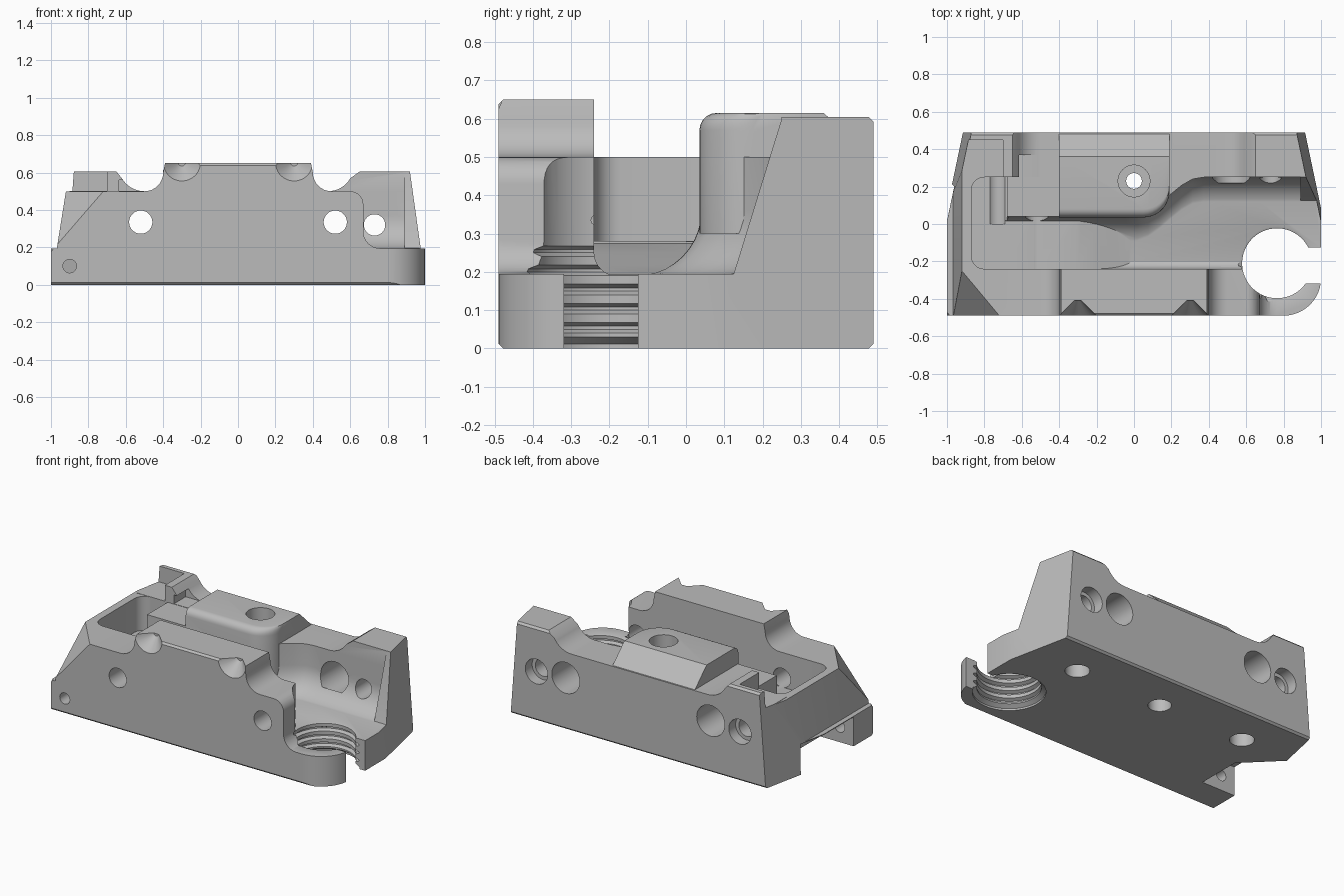
import bpy, bmesh
from math import sin, cos, pi, radians, sqrt
from mathutils import Vector, Matrix

if "Cube" in bpy.data.objects:
    bpy.data.objects.remove(bpy.data.objects["Cube"], do_unlink=True)

metal = bpy.data.materials.new("grey metal")
metal.use_nodes = True
metal.diffuse_color = (0.5, 0.5, 0.5, 1)
for node in metal.node_tree.nodes:
    if node.type == 'BSDF_PRINCIPLED':
        node.inputs["Base Color"].default_value = (0.5, 0.5, 0.5, 1)


def arc(cx, cy, r, a0, a1, n=8):
    angles = [radians(a0 + (a1 - a0) * i / n) for i in range(n + 1)]
    return [(cx + r * cos(a), cy + r * sin(a)) for a in angles]


def loft(name, sections):
    """Skin a list of equal rings and cap both ends."""
    bm = bmesh.new()
    rings = [[bm.verts.new(p) for p in s] for s in sections]
    n = len(rings[0])
    for a, b in zip(rings, rings[1:]):
        for i in range(n):
            j = (i + 1) % n
            bm.faces.new((a[i], a[j], b[j], b[i]))
    bm.faces.new(rings[0][::-1])
    bm.faces.new(rings[-1])
    bmesh.ops.recalc_face_normals(bm, faces=bm.faces)
    if bm.calc_volume(signed=True) < 0:
        bmesh.ops.reverse_faces(bm, faces=bm.faces)
    mesh = bpy.data.meshes.new(name)
    bm.to_mesh(mesh)
    bm.free()
    mesh.materials.append(metal)
    obj = bpy.data.objects.new(name, mesh)
    bpy.context.collection.objects.link(obj)
    return obj


def prism(name, pts, axis, lo, hi):
    place = {'x': lambda a, b, c: (c, a, b), 'y': lambda a, b, c: (a, c, b),
             'z': lambda a, b, c: (a, b, c)}[axis]
    return loft(name, [[place(a, b, c) for a, b in pts] for c in (lo, hi)])


def box(name, x0, x1, y0, y1, z0, z1):
    return prism(name, [(x0, y0), (x1, y0), (x1, y1), (x0, y1)], 'z', z0, z1)


def bore(name, axis, a, b, r, lo, hi):
    return prism(name, arc(a, b, r, 0, 352.5, 47), axis, lo, hi)


def half_space(name, point, normal):
    obj = box(name, -2, 2, -2, 2, 0, 2)
    turn = Vector(normal).to_track_quat('Z', 'Y').to_matrix().to_4x4()
    obj.data.transform(Matrix.Translation(point) @ turn)
    return obj


def combine(target, other, operation):
    mod = target.modifiers.new(operation, 'BOOLEAN')
    mod.operation, mod.object, mod.solver = operation, other, 'EXACT'
    graph = bpy.context.evaluated_depsgraph_get()
    result = bpy.data.meshes.new_from_object(target.evaluated_get(graph))
    target.modifiers.clear()
    target.data = result
    bpy.data.objects.remove(other, do_unlink=True)


# Base slab with a rounded front corner
body = prism("machined_body", [(-1, -.49)] + arc(.8, -.29, .2, -90, 0, 12)
             + [(1, .49), (-1, .49)], 'z', 0, .195)

# Front wall with a raised centre and a stepped right end
front = [(-1, 0), (-.92, .5)] + arc(-.5, .6, .1, -90, 0) + [(-.39, .65), (.39, .65)]
front += arc(.5, .6, .1, 180, 270) + arc(.6, .43, .07, 90, 0)
front += arc(.76, .285, .09, 180, 270) + [(.76, 0)]

# Back wall with a horn at each end
back = [(-1, 0), (-.88, .605), (-.65, .605)] + arc(-.5, .64, .14, 210, 270)
back += arc(.48, .64, .14, 270, 330) + [(.65, .605), (.92, .605), (1, .2), (1, 0)]

# Bank: inner block whose front face sweeps back to the rear wall
sections = []
for i in range(29):
    x = -.7 + 1.67 * i / 28
    t = min(max(x / .36, 0), 1)
    y = .04 + .21 * t * t * (3 - 2 * t)
    ring = arc(y - .17, .36, .17, -90, 0, 10)
    ring += [(y, .5), (.42, .5), (.42, .1), (y - .17, .1)]
    sections.append([(x, a, b) for a, b in ring])

# Clamp block with a rounded front corner, sloping down at the back
clamp = []
for x in [-.4] + [.05 + .14 * sin(radians(a)) for a in range(0, 91, 10)]:
    t = min(max((x - .05) / .14, 0), 1)
    y = .035 + .14 * (1 - sqrt(1 - t * t))
    ring = [(y, .3)] + arc(y + .045, .57, .045, 180, 90, 5)
    ring += [(.36, .615), (.48, .5), (.48, .3)]
    clamp.append([(x, a, b) for a, b in ring])

parts = [
    prism("front_wall", front, 'y', -.49, -.24),
    prism("back_wall", back, 'y', .25, .49),
    loft("inner_bank", sections),
    prism("left_end", [(-1, 0), (-.92, .5), (-.69, .5), (-.69, 0)], 'y', -.45, .45),
    prism("channel_floor", [(-.75, .1), (-.75, .275), (-.3, .275), (-.2, .25),
                            (0, .19), (0, .1)], 'y', -.3, .2),
    prism("front_fillet", [(-.26, .1), (-.26, .25), (-.24, .25)]
          + arc(-.18, .25, .06, 180, 270) + [(-.18, .1)], 'x', -.7, .66),
    loft("clamp_block", clamp),
    prism("end_brace", [(.3, .1), (.1, .1), (.12, .18), (.25, .6), (.3, .6)],
          'x', .89, .995),
]
for part in parts:
    combine(body, part, 'UNION')

# End pocket, horn ledges, notch under the left end and corner planes
pocket = arc(-.8, -.17, .07, 180, 270) + [(-.68, -.24), (-.68, .25)]
pocket += arc(-.8, .18, .07, 90, 180)
cuts = [
    prism("end_pocket", pocket, 'z', .28, .52),
    box("horn_ledge", -1.1, -.7, .2, .45, .502, .8),
    box("horn_step", -.635, -.45, .2, .37, .502, .56),
    prism("end_notch", [(-1.1, .34), (-.76, 0), (-.76, -.29), (-1.1, -.29)],
          'z', -.1, .19),
    half_space("right_plane", (.965, .25, 0), (1, .21, .075)),
    half_space("left_plane", (-.965, .25, 0), (-1, .21, .075)),
    half_space("left_corner", (-.72, -.49, .5), (-.067, -.056, .058)),
    half_space("front_top_chamfer", (0, -.49, .638), (0, -1, 1)),
    half_space("back_top_chamfer", (0, .49, .592), (0, 1, 1)),
    half_space("front_foot_chamfer", (0, -.49, .012), (0, -1, -1)),
    half_space("back_foot_chamfer", (0, .49, .012), (0, 1, -1)),
]

# Threaded bore, opened to the right by a slot
levels = [(.213, -.05), (.213, .012), (.187, .03)]
for i in range(1, 6):
    z = .05 * i
    levels += [(.187, z - .01), (.208, z), (.208, z + .008), (.187, z + .018)]
levels += [(.187, .8)]
cuts.append(loft("threaded_bore", [[(a, b, z) for a, b in arc(.765, -.21, r, 0, 354, 59)]
                                   for r, z in levels]))
cuts.append(box("bore_slot", .8, 1.1, -.318, -.125, -.1, .4))

# Mirrored cross bores and conical brow scallops
for s in (-1, 1):
    cuts += [
        bore("cross_bore", 'y', s * .52, .335, .062, -.6, .3),
        bore("large_bore", 'y', s * .52, .335, .1, .22, .6),
        bore("small_bore", 'y', s * .73, .32, .057, 0, .6),
        bore("small_counterbore", 'y', s * .73, .32, .08, .42, .6),
        bore("bottom_bore", 'z', s * .62, .23, .072, -.1, .16),
        loft("brow_scallop", [[(a, y, b) for a, b in arc(s * .3, .655, r, 0, 350, 35)]
                              for y, r in ((-.51, .12), (-.41, .02))]),
    ]

# Centre screw hole and the dowel hole near the left end
cuts += [
    bore("screw_hole", 'z', 0, .23, .042, -.1, .8),
    bore("screw_head", 'z', 0, .23, .085, .5, .8),
    bore("screw_foot", 'z', 0, .23, .068, -.1, .16),
    bore("dowel_hole", 'y', -.9, .1, .036, -.6, -.2),
]
for cut in cuts:
    combine(body, cut, 'DIFFERENCE')

# Keep sharp machined edges
bpy.ops.object.select_all(action='DESELECT')
body.select_set(True)
bpy.context.view_layer.objects.active = body
bpy.ops.object.shade_smooth_by_angle(angle=radians(28))
